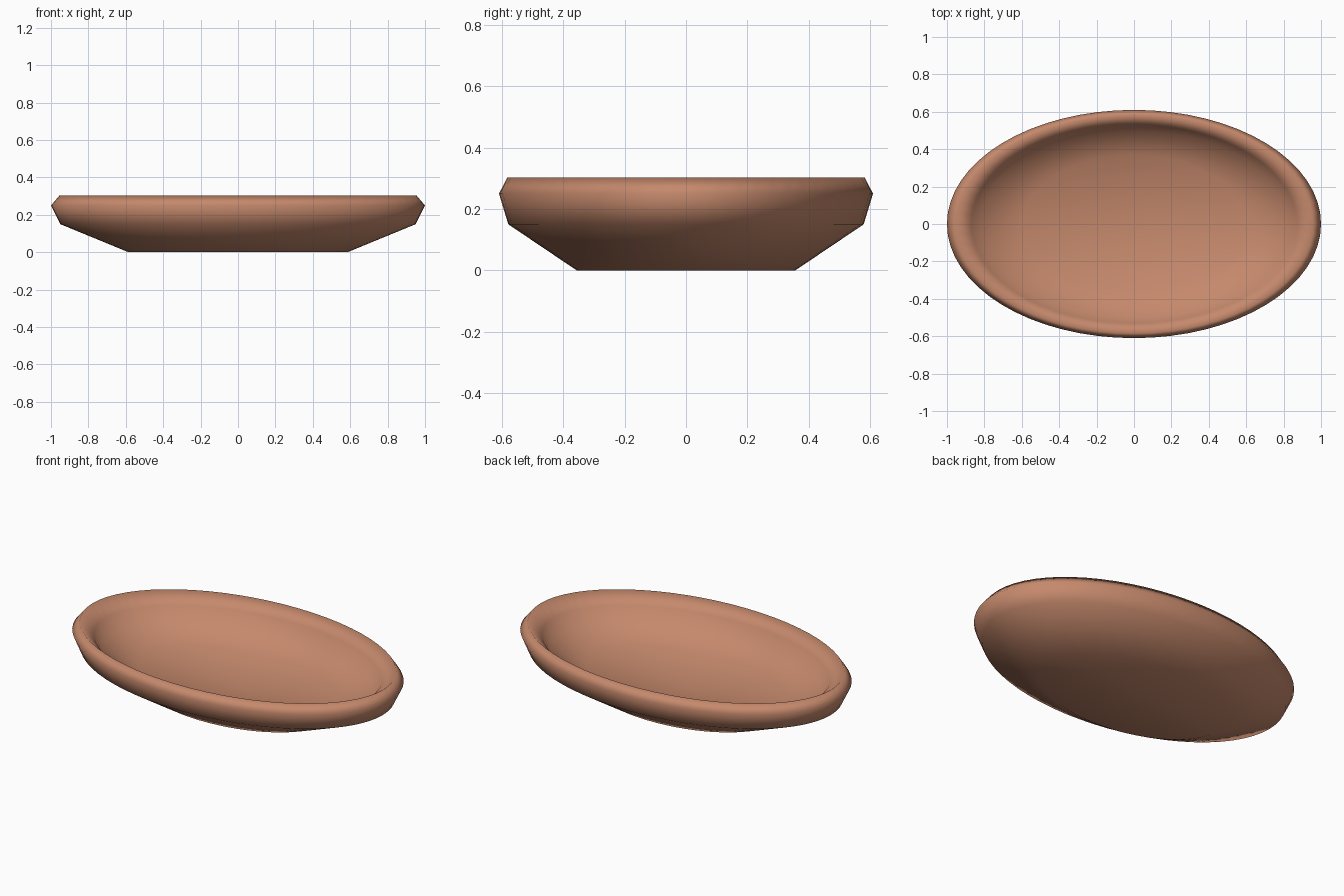
import bpy, bmesh, math

if "Cube" in bpy.data.objects:
    bpy.data.objects.remove(bpy.data.objects["Cube"])

SEGMENTS = 64
DEPTH_RATIO = 0.61   # oval: y radius relative to x radius

# Profile from underside centre, round the rim, to the inner floor centre
PROFILE = [(0, 0), (0.585, 0), (0.95, 0.15), (1.0, 0.25), (0.955, 0.303),
           (0.87, 0.238), (0.82, 0.175), (0.60, 0.10), (0.0, 0.055)]

clay = bpy.data.materials.new("terracotta clay")
clay.diffuse_color = (0.56, 0.25, 0.15, 1)
clay.use_nodes = True
clay.node_tree.nodes["Principled BSDF"].inputs["Base Color"].default_value = clay.diffuse_color


def oval_lathe(name, profile, material):
    """Sweep a profile around z on an oval path; radius 0 becomes a pole."""
    bm = bmesh.new()
    rings = []
    for r, z in profile:
        if r == 0:
            rings.append([bm.verts.new((0, 0, z))] * SEGMENTS)
        else:
            rings.append([bm.verts.new((r * math.cos(a), r * DEPTH_RATIO * math.sin(a), z))
                          for a in (2 * math.pi * i / SEGMENTS for i in range(SEGMENTS))])
    for lower, upper in zip(rings, rings[1:]):
        for i in range(SEGMENTS):
            j = (i + 1) % SEGMENTS
            corners = dict.fromkeys((lower[i], lower[j], upper[j], upper[i]))
            bm.faces.new(list(corners)).smooth = True
    bmesh.ops.recalc_face_normals(bm, faces=bm.faces)
    mesh = bpy.data.meshes.new(name)
    bm.to_mesh(mesh)
    bm.free()
    mesh.materials.append(material)
    obj = bpy.data.objects.new(name, mesh)
    bpy.context.collection.objects.link(obj)
    return obj


# Shallow oval dish
oval_lathe("oval_dish", PROFILE, clay)
